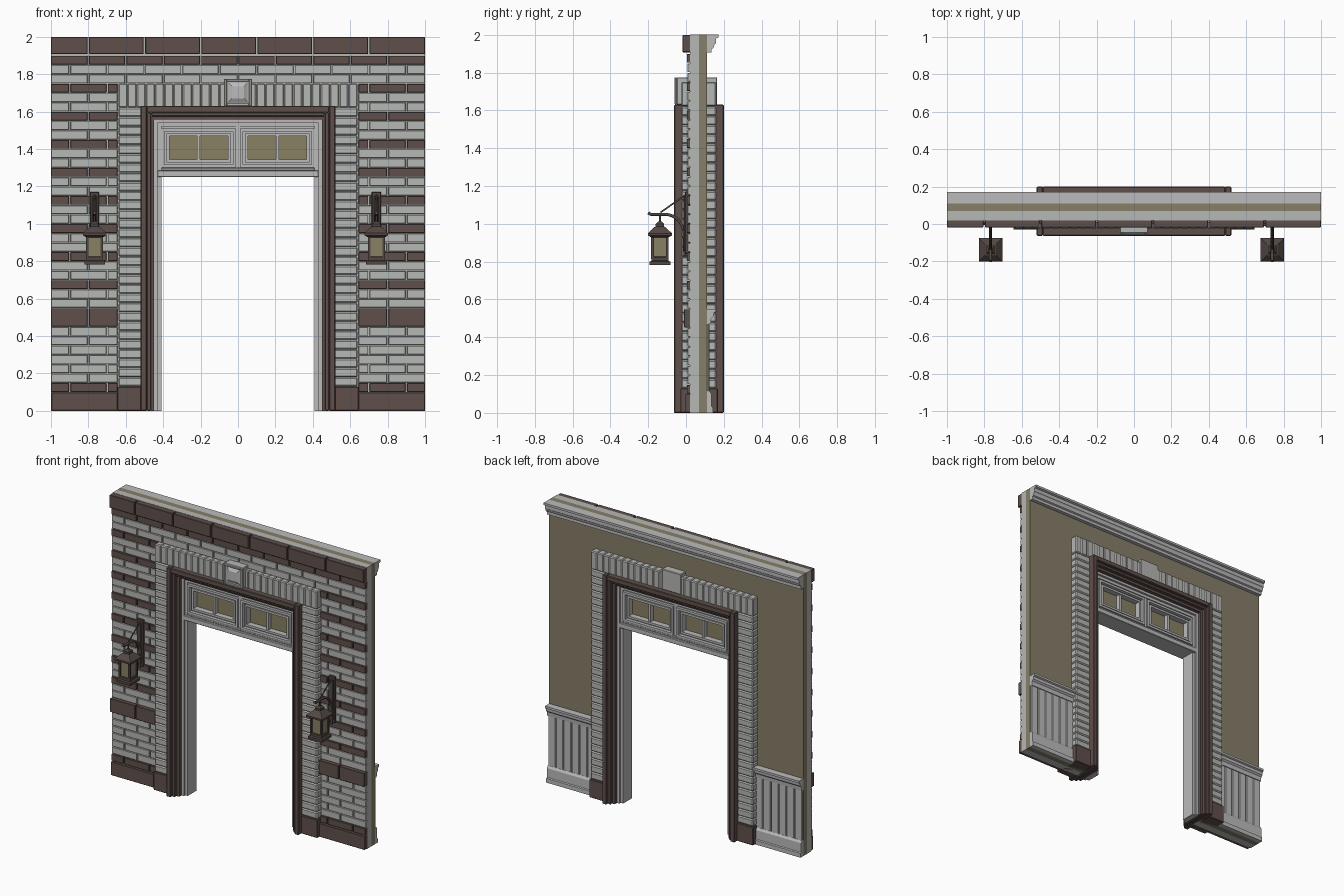
import bpy, bmesh, math
from mathutils import Vector

cube = bpy.data.objects.get("Cube")
if cube:
    bpy.data.objects.remove(cube)


def material(name, rgb):
    m = bpy.data.materials.new(name)
    m.use_nodes = True
    m.diffuse_color = (*rgb, 1)
    m.node_tree.nodes["Principled BSDF"].inputs["Base Color"].default_value = (*rgb, 1)
    return m


PALE = material("pale brick", (0.47, 0.48, 0.46))
TRIM = material("light trim", (0.5, 0.5, 0.5))
DARK = material("dark brown brick", (0.115, 0.08, 0.07))
METAL = material("dark metal", (0.085, 0.063, 0.056))
OLIVE = material("olive plaster", (0.24, 0.21, 0.14))
GLASS = material("olive glass", (0.25, 0.22, 0.13))


def finish(name, bm, mat, bevel=0.0):
    bmesh.ops.recalc_face_normals(bm, faces=bm.faces)
    me = bpy.data.meshes.new(name)
    bm.to_mesh(me)
    bm.free()
    ob = bpy.data.objects.new(name, me)
    bpy.context.collection.objects.link(ob)
    me.materials.append(mat)
    if bevel:
        mod = ob.modifiers.new("Bevel", "BEVEL")
        mod.width, mod.segments = bevel, 1
    return ob


# Boxes are given as (x0, x1, y0, y1, z0, z1)
def boxes(name, mat, items, bevel=0.0):
    bm = bmesh.new()
    for x0, x1, y0, y1, z0, z1 in items:
        vs = bmesh.ops.create_cube(bm, size=1)["verts"]
        for v in vs:
            v.co = ((x0 + x1) / 2 + v.co.x * (x1 - x0),
                    (y0 + y1) / 2 + v.co.y * (y1 - y0),
                    (z0 + z1) / 2 + v.co.z * (z1 - z0))
    return finish(name, bm, mat, bevel)


def both_sides(b):
    return [b, (-b[1], -b[0], *b[2:])]


def portal(x_in, x_out, z_in, z_out, y0, y1):
    """Two posts and a head around the opening."""
    return both_sides((x_in, x_out, y0, y1, 0, z_out)) + [(-x_in, x_in, y0, y1, z_in, z_out)]


def ring(x0, x1, z0, z1, w, y0, y1):
    """Rectangular picture frame of border width w."""
    return [(x0, x0 + w, y0, y1, z0, z1), (x1 - w, x1, y0, y1, z0, z1),
            (x0 + w, x1 - w, y0, y1, z0, z0 + w), (x0 + w, x1 - w, y0, y1, z1 - w, z1)]


def extrude_x(name, mat, profile, spans):
    """Sweep a (y, z) profile along x over each span."""
    bm = bmesh.new()
    for x0, x1 in spans:
        face = bm.faces.new([bm.verts.new((x0, y, z)) for y, z in profile])
        new = bmesh.ops.extrude_face_region(bm, geom=[face])["geom"]
        bmesh.ops.translate(bm, vec=(x1 - x0, 0, 0),
                            verts=[g for g in new if isinstance(g, bmesh.types.BMVert)])
    return finish(name, bm, mat)


# Wall core: mortar layer in front, plaster layer behind
boxes("wall_mortar", PALE, portal(0.5, 1, 1.6, 2, 0.02, 0.07))
boxes("wall_plaster", OLIVE, portal(0.5, 1, 1.6, 2, 0.07, 0.11))


# Brick courses
def course(x0, x1, z0, z1, y, length, shift):
    out, x = [], -1.5 + shift
    while x < x1:
        a, b = max(x, x0), min(x + length, x1)
        if b - a > 0.02:
            a += 0.004 if a > -1 else 0
            b -= 0.004 if b < 1 else 0
            out.append((a, b, y, 0.026, z0 + 0.002, z1 - 0.002))
        x += length
    return out


pale, dark = [], []
for i in range(2, 38):
    if i in (9, 10):
        continue
    z = i * 0.05
    is_dark = i == 2 or (i >= 13 and (i - 10) % 3 == 0)
    spans = [(-1, 1)] if i >= 35 else [(-1, -0.64), (0.64, 1)]
    for a, b in spans:
        (dark if is_dark else pale).extend(
            course(a, b, z, z + 0.05, 0.004 if is_dark else 0.008, 0.2, 0.1 * (i % 2)))
for a, b in [(-1, -0.64), (0.64, 1)]:
    dark += course(a, b, 0, 0.1, -0.006, 0.4, 0.1)
    dark += course(a, b, 0.45, 0.55, -0.01, 0.2, 0.1)
boxes("pale_bricks", PALE, pale, 0.002)
boxes("dark_bricks", DARK, dark, 0.002)
boxes("cap_bricks", DARK, course(-1, 1, 1.905, 2, -0.018, 0.3, 0.1), 0.003)

# Brick surround on both faces: quoins, upright head bricks and plinths
quoins = []
for i in range(30):
    z = 0.13 + i * 0.0497
    quoins += both_sides((0.515, 0.64, -0.025, 0.16, z, z + 0.0495))
boxes("surround_quoins", PALE, quoins, 0.007)
boxes("surround_head", PALE,
      [(-0.64 + i * 0.0492, -0.591 + i * 0.0492, -0.025, 0.16, 1.622, 1.75)
       for i in range(26)], 0.006)
boxes("surround_plinths", DARK, both_sides((0.515, 0.645, -0.03, 0.168, 0, 0.13)), 0.004)

# Keystone with stepped face
boxes("keystone", PALE, [(-0.075, 0.075, -0.05, 0.165, 1.63, 1.775)], 0.004)
boxes("keystone_rims", PALE, ring(-0.075, 0.075, 1.63, 1.775, 0.015, -0.06, -0.05), 0.003)
bm = bmesh.new()
bmesh.ops.create_cone(bm, cap_ends=True, segments=4, radius1=0.075, radius2=0.045, depth=0.012)
ob = finish("keystone_boss", bm, TRIM)
for v in ob.data.vertices:
    x, y = v.co.x, v.co.y
    v.co = ((x - y) * 0.7071, -0.055 - v.co.z, 1.7025 + (x + y) * 0.7071)

# Dark door casing, stepped inwards
boxes("casing_outer", DARK, portal(0.487, 0.52, 1.595, 1.63, -0.063, 0.2), 0.004)
boxes("casing_middle", DARK, portal(0.465, 0.488, 1.575, 1.596, -0.045, 0.183), 0.004)
boxes("casing_inner", DARK, portal(0.448, 0.466, 1.557, 1.576, -0.02, 0.16))

# Light jamb and transom
boxes("jamb_outer", TRIM, portal(0.43, 0.449, 1.54, 1.558, 0.005, 0.135))
boxes("jamb_inner", TRIM, portal(0.41, 0.431, 1.52, 1.541, 0.02, 0.12))
boxes("transom_bar", TRIM, [(-0.43, 0.43, 0.005, 0.135, 1.25, 1.285),
                            (-0.41, 0.41, 0.018, 0.122, 1.285, 1.3)], 0.003)
boxes("transom_mullion", TRIM, [(-0.012, 0.012, 0.025, 0.115, 1.3, 1.52),
                                (-0.41, 0.41, 0.03, 0.11, 1.508, 1.52)])
frames, panes = [], []
for x0, x1 in [(-0.408, -0.012), (0.012, 0.408)]:
    mid = (x0 + x1) / 2
    frames += ring(x0, x1, 1.302, 1.51, 0.016, 0.012, 0.128)
    frames += ring(x0 + 0.016, x1 - 0.016, 1.318, 1.494, 0.01, 0.035, 0.105)
    frames += ring(x0 + 0.026, x1 - 0.026, 1.328, 1.484, 0.015, 0.022, 0.118)
    frames.append((mid - 0.008, mid + 0.008, 0.03, 0.11, 1.343, 1.469))
    panes.append((x0 + 0.03, x1 - 0.03, 0.062, 0.078, 1.335, 1.477))
boxes("transom_sashes", TRIM, frames)
boxes("transom_glass", GLASS, panes)

# Crown moulding, dado rail, panelling and skirting on the back
extrude_x("crown_moulding", TRIM,
          [(0.11, 1.905), (0.135, 1.905), (0.135, 1.925), (0.145, 1.93), (0.152, 1.95),
           (0.158, 1.955), (0.158, 1.98), (0.172, 1.985), (0.172, 2), (0.11, 2)], [(-1, 1)])
SIDES = [(-1, -0.63), (0.63, 1)]
extrude_x("dado_rail", TRIM,
          [(0.11, 0.47), (0.13, 0.47), (0.133, 0.5), (0.145, 0.51), (0.147, 0.53),
           (0.158, 0.535), (0.158, 0.55), (0.11, 0.55)], SIDES)
extrude_x("skirting", TRIM,
          [(0.11, 0), (0.142, 0), (0.142, 0.03), (0.135, 0.035), (0.135, 0.1),
           (0.125, 0.115), (0.11, 0.115)], SIDES)
boards = []
for i in range(6):
    x = 0.63 + i * 0.0617
    boards += both_sides((x + 0.002, min(x + 0.06, 1), 0.11, 0.124, 0.1, 0.48))
boxes("wainscot_boards", TRIM, boards, 0.004)


def tube(name, points, radius):
    cu = bpy.data.curves.new(name, "CURVE")
    cu.dimensions = "3D"
    cu.bevel_depth, cu.bevel_resolution, cu.use_fill_caps = radius, 1, True
    sp = cu.splines.new("POLY")
    sp.points.add(len(points) - 1)
    for p, co in zip(sp.points, points):
        p.co = (*co, 1)
    cu.materials.append(METAL)
    ob = bpy.data.objects.new(name, cu)
    bpy.context.collection.objects.link(ob)


def lathe_square(name, mat, cx, cy, profile):
    """Stack of square sections given as (half width, z)."""
    bm = bmesh.new()
    loops = [[bm.verts.new((cx + sx * r, cy + sy * r, z))
              for sx, sy in ((-1, -1), (1, -1), (1, 1), (-1, 1))] for r, z in profile]
    for a, b in zip(loops, loops[1:]):
        for i in range(4):
            j = (i + 1) % 4
            bm.faces.new((a[i], a[j], b[j], b[i]))
    bm.faces.new(loops[0])
    bm.faces.new(loops[-1])
    return finish(name, bm, mat)


# Wall lanterns on curved brackets
LY = -0.138
for side, cx in (("right", -0.767), ("left", 0.74)):
    boxes(side + "_lantern_plate", METAL,
          [(cx - 0.025, cx + 0.025, -0.006, 0.02, 0.84, 1.17),
           (cx - 0.014, cx + 0.014, -0.013, 0.0, 0.86, 1.15)], 0.003)
    arc = [(cx, -0.11 + 0.1 * math.cos(t), 0.94 + 0.11 * math.sin(t))
           for t in [k * math.pi / 16 for k in range(9)]]
    tube(side + "_lantern_arm", [(cx, -0.006, 0.83)] + arc + [(cx, -0.185, 1.05), (cx, -0.2, 1.058)], 0.009)
    tube(side + "_lantern_stay", [(cx, 0.0, 1.155), (cx, -0.135, 1.06)], 0.005)
    tube(side + "_lantern_hook", [(cx, LY, 1.05), (cx, LY, 0.98)], 0.006)
    lathe_square(side + "_lantern_roof", METAL, cx, LY,
                 [(0.045, 0.928), (0.063, 0.938), (0.063, 0.95), (0.03, 0.982),
                  (0.022, 0.985), (0.022, 1.0), (0.01, 1.012)])
    lathe_square(side + "_lantern_base", METAL, cx, LY,
                 [(0.055, 0.782), (0.055, 0.8), (0.045, 0.805), (0.045, 0.822), (0.04, 0.826)])
    lathe_square(side + "_lantern_glass", GLASS, cx, LY, [(0.038, 0.82), (0.038, 0.935)])
    boxes(side + "_lantern_posts", METAL,
          [(cx + sx * 0.039 - 0.007, cx + sx * 0.039 + 0.007,
            LY + sy * 0.039 - 0.007, LY + sy * 0.039 + 0.007, 0.815, 0.94)
           for sx in (-1, 1) for sy in (-1, 1)])
